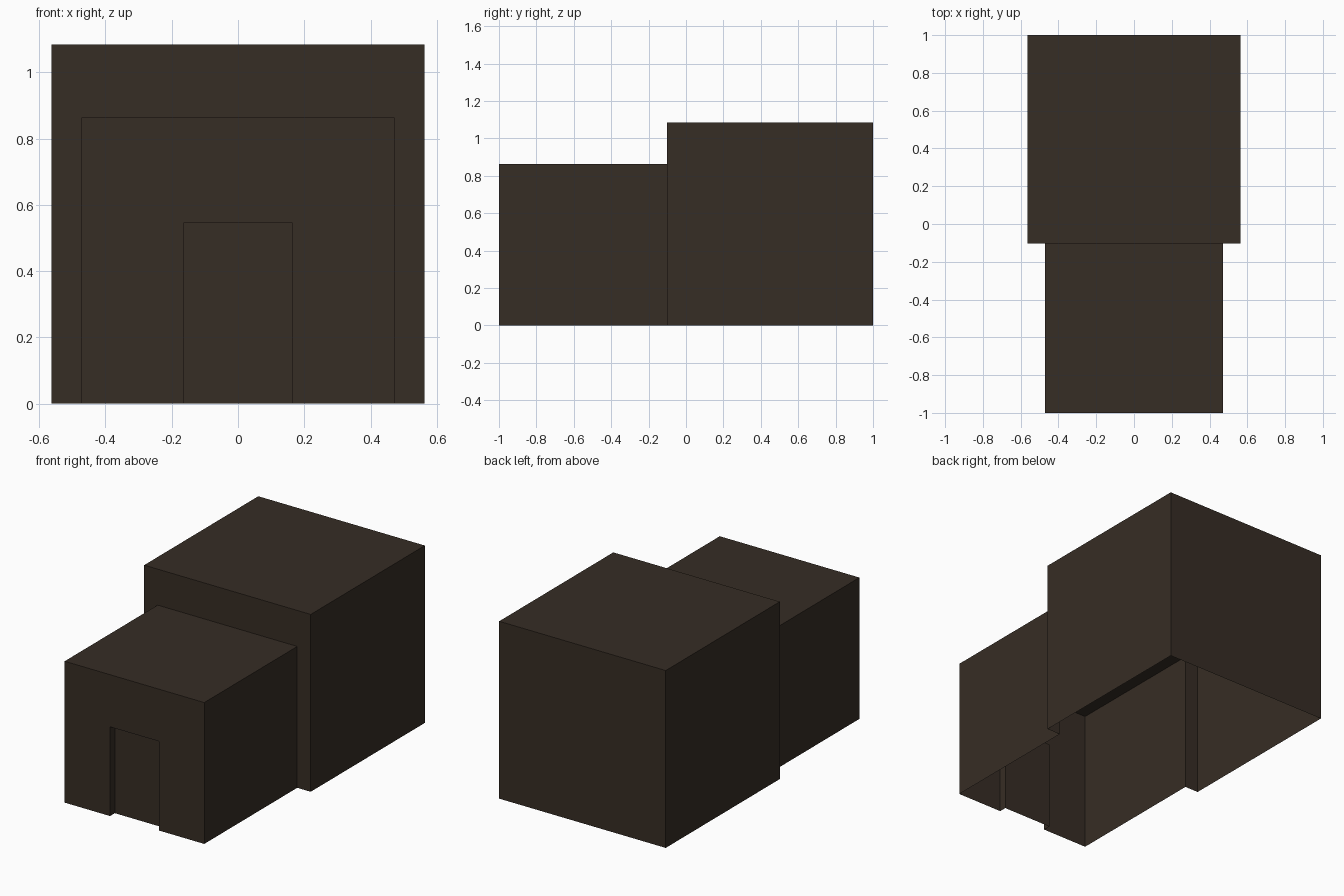
import bpy

if "Cube" in bpy.data.objects:
    bpy.data.objects.remove(bpy.data.objects["Cube"])

# one flat dark brown
brown = bpy.data.materials.new("dark brown")
brown.diffuse_color = (0.037, 0.026, 0.018, 1)
brown.use_nodes = True
brown.node_tree.nodes["Principled BSDF"].inputs["Base Color"].default_value = brown.diffuse_color


def outline(w, h):
    """Left foot, up, across and down again: an arch-shaped path in x, z."""
    return [(-w, 0), (-w, h), (w, h), (w, 0)]


def strip(name, rings, cap):
    """Join successive (half width, height, y) arches into an open-bottomed
    shell, and close the last one with a flat wall if cap is set."""
    verts, faces = [], []
    for w, h, y in rings:
        verts += [(x, y, z) for x, z in outline(w, h)]
    for r in range(len(rings) - 1):
        for i in range(3):
            a = r * 4 + i
            faces.append((a, a + 1, a + 5, a + 4))
    if cap:
        n = len(verts)
        faces.append((n - 4, n - 3, n - 2, n - 1))
    me = bpy.data.meshes.new(name)
    me.from_pydata(verts, [], faces)
    me.materials.append(brown)
    ob = bpy.data.objects.new(name, me)
    bpy.context.collection.objects.link(ob)
    return ob


FRONT, JOIN, BACK = -1.0, -0.102, 1.0
SMALL = (0.472, 0.864)
BIG = (0.563, 1.084)
DOOR = (0.165, 0.545)

# recessed doorway: reveal plus the door panel behind it
strip("door_recess", [(*DOOR, FRONT), (*DOOR, FRONT + 0.046)], True)
# low front block: front wall around the door, then sides and roof
strip("front_block", [(*DOOR, FRONT), (*SMALL, FRONT), (*SMALL, JOIN)], False)
# tall rear block: step wall around the front block, sides, roof, back wall
strip("rear_block", [(*SMALL, JOIN), (*BIG, JOIN), (*BIG, BACK)], True)

# make the normals face outwards: every quad was wound the same way round
import bmesh
for ob in bpy.context.collection.objects:
    bm = bmesh.new()
    bm.from_mesh(ob.data)
    bmesh.ops.recalc_face_normals(bm, faces=bm.faces)
    # roof faces up on the blocks; the doorway's lintel faces down
    top = max(bm.faces, key=lambda f: abs(f.normal.z))
    want = -1 if ob.name == "door_recess" else 1
    if top.normal.z * want < 0:
        bmesh.ops.reverse_faces(bm, faces=bm.faces)
    bm.to_mesh(ob.data)
    bm.free()
